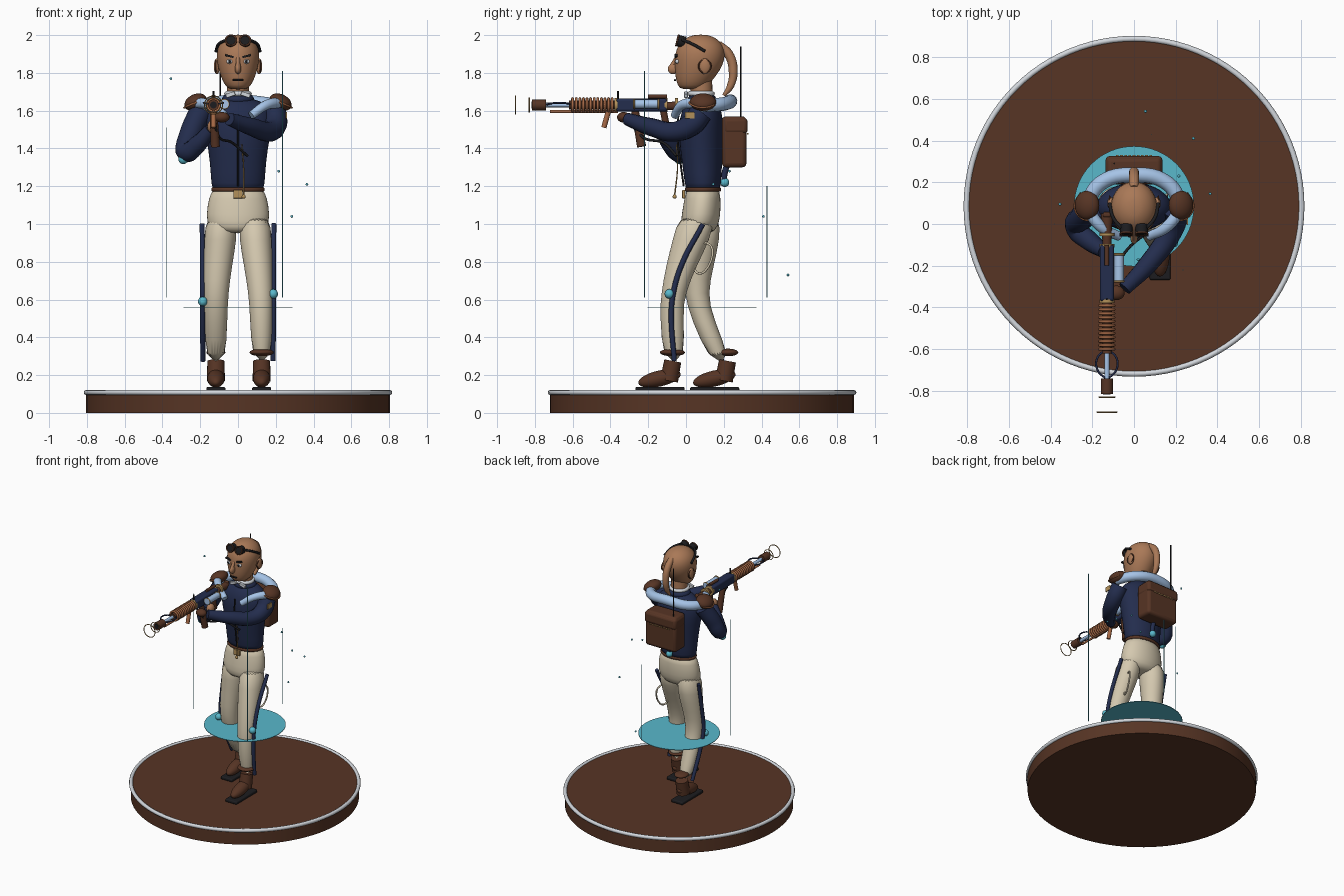
import bpy, bmesh, math
from mathutils import Vector

if "Cube" in bpy.data.objects:
    bpy.data.objects.remove(bpy.data.objects["Cube"])


def paint(name, r, g, b):
    m = bpy.data.materials.new(name)
    m.use_nodes = True
    m.diffuse_color = (r, g, b, 1)
    m.node_tree.nodes["Principled BSDF"].inputs["Base Color"].default_value = (r, g, b, 1)
    return m


NAVY = paint("navy cloth", .017, .026, .075)
BROWN = paint("brown leather", .095, .035, .018)
CREAM = paint("cream cloth", .66, .58, .43)
SKIN = paint("tan skin", .4, .19, .095)
PALE = paint("pale blue", .38, .55, .8)
CYAN = paint("cyan glow", .1, .48, .6)
BLACK = paint("black", .012, .012, .014)
COPPER = paint("copper", .38, .14, .06)
BRASS = paint("brass", .45, .28, .1)
SILVER = paint("silver white", .65, .68, .72)


def finish(name, mat, angle=40):
    o = bpy.context.object
    o.name = name
    o.data.materials.clear()
    o.data.materials.append(mat)
    bpy.ops.object.shade_smooth_by_angle(angle=math.radians(angle))
    return o


def ball(name, loc, size, mat, rot=(0, 0, 0)):
    bpy.ops.mesh.primitive_uv_sphere_add(segments=24, ring_count=14, location=loc, rotation=rot)
    bpy.context.object.scale = size if isinstance(size, tuple) else (size,) * 3
    return finish(name, mat, 80)


def box(name, loc, size, mat, rot=(0, 0, 0), bevel=0.0):
    bpy.ops.mesh.primitive_cube_add(size=1, location=loc, rotation=rot)
    o = bpy.context.object
    o.scale = size
    bpy.ops.object.transform_apply(location=False, rotation=False)
    if bevel:
        b = o.modifiers.new("round", 'BEVEL')
        b.width, b.segments = bevel, 3
    return finish(name, mat)


def rod(name, a, b, r, mat, r2=None, sides=20):
    a, b = Vector(a), Vector(b)
    bpy.ops.mesh.primitive_cone_add(vertices=sides, radius1=r, radius2=r if r2 is None else r2,
                                    depth=(b - a).length, location=(a + b) / 2)
    bpy.context.object.rotation_euler = (b - a).to_track_quat('Z', 'Y').to_euler()
    return finish(name, mat)


def ring(name, loc, major, minor, mat, rot=(0, 0, 0), seg=32):
    bpy.ops.mesh.primitive_torus_add(major_radius=major, minor_radius=minor, major_segments=seg,
                                     minor_segments=8, location=loc, rotation=rot)
    return finish(name, mat, 80)


def tube(name, points, mat, closed=False):
    """Smooth round tube through (x, y, z, radius) points."""
    c = bpy.data.curves.new(name, 'CURVE')
    c.dimensions, c.bevel_depth, c.bevel_resolution = '3D', 1, 4
    c.resolution_u, c.use_fill_caps = 6, True
    s = c.splines.new('BEZIER')
    s.bezier_points.add(len(points) - 1)
    for p, q in zip(s.bezier_points, points):
        p.co, p.radius = q[:3], q[3]
        p.handle_left_type = p.handle_right_type = 'AUTO'
    s.use_cyclic_u = closed
    o = bpy.data.objects.new(name, c)
    bpy.context.collection.objects.link(o)
    bpy.ops.object.select_all(action='DESELECT')
    o.select_set(True)
    bpy.context.view_layer.objects.active = o
    bpy.ops.object.convert(target='MESH')
    return finish(name, mat, 60)


def loft(name, rings, mat, n=20):
    """Stack of level ovals (x, y, z, half width, half depth), smoothed."""
    bm = bmesh.new()
    rows = []
    for x, y, z, rx, ry in rings:
        rows.append([bm.verts.new((x + rx * math.cos(t), y + ry * math.sin(t), z))
                     for t in (2 * math.pi * i / n for i in range(n))])
    for lo, hi in zip(rows, rows[1:]):
        for i in range(n):
            bm.faces.new((lo[i], lo[(i + 1) % n], hi[(i + 1) % n], hi[i]))
    bm.faces.new(rows[0])
    bm.faces.new(rows[-1])
    bmesh.ops.recalc_face_normals(bm, faces=bm.faces)
    me = bpy.data.meshes.new(name)
    bm.to_mesh(me)
    bm.free()
    o = bpy.data.objects.new(name, me)
    bpy.context.collection.objects.link(o)
    bpy.ops.object.select_all(action='DESELECT')
    o.select_set(True)
    bpy.context.view_layer.objects.active = o
    o.modifiers.new("soft", 'SUBSURF').levels = 1
    return finish(name, mat, 70)


# display base and glow disc
CY = .085
rod("base", (0, CY, 0), (0, CY, .112), .805, BROWN, sides=96)
ring("base_rim", (0, CY, .108), .803, .014, SILVER, seg=96)
rod("glow_disc", (0, CY, .557), (0, CY, .561), .288, CYAN, sides=64)

# hips, legs, side stripes, boots
loft("hips", [(0, .09, 1.2, .135, .088), (0, .088, 1.14, .155, .096), (0, .08, 1.05, .172, .105),
              (0, .07, .98, .16, .1), (0, .065, .95, .11, .07)][::-1], CREAM)
LEGS = {
    "left": (1, -.14, [(.088, .06, 1.05, .084, .1), (.092, .03, .92, .087, .1), (.107, -.025, .78, .076, .082),
                       (.12, -.068, .63, .065, .064), (.123, -.078, .53, .061, .062), (.127, -.062, .26, .054, .06)]),
    "right": (-1, .15, [(-.088, .085, 1.05, .084, .1), (-.092, .085, .92, .087, .095), (-.107, .07, .78, .076, .078),
                        (-.117, .052, .63, .066, .062), (-.117, .085, .5, .061, .06), (-.117, .19, .26, .054, .058)])}
for side, (s, fy, rows) in LEGS.items():
    loft(side + "_trouser_leg", rows[::-1], CREAM)
    x = .125 * s if s > 0 else -.117
    stripe = [(s * .19, rows[0][1] + .03, 1.0, .013)]
    stripe += [(s * .187, r[1], r[2], .014) for r in rows[2:5]] + [(s * .186, rows[5][1], .275, .013)]
    tube(side + "_leg_stripe", stripe, NAVY)
    ball(side + "_knee_light", (s * .187, rows[3][1] - .02, .63 if s > 0 else .59), .025, CYAN)
    ball(side + "_boot_foot", (x, fy, .182), (.046, .115, .042), BROWN, (.22, 0, 0))
    rod(side + "_boot_ankle", (x, fy + .05, .17), (x, fy + .07, .275), .048, BROWN, .045)
    box(side + "_sole", (x, fy + .002, .125), (.1, .26, .024), BLACK, bevel=.008)
ball("left_ankle_strap", (.125, -.072, .32), (.064, .066, .02), BROWN)
ball("right_ankle_strap", (-.117, .222, .32), (.05, .055, .02), BROWN)
tube("pocket_flap", [(.13, .05, .75, .006), (.15, .1, .75, .006), (.14, .11, .9, .006)], CREAM, True)

# torso, belt, jacket details
loft("jacket", [(0, .09, 1.175, .137, .09), (0, .09, 1.2, .142, .096), (0, .085, 1.33, .15, .108),
                (0, .08, 1.46, .17, .12), (0, .08, 1.56, .19, .118), (0, .085, 1.63, .16, .095),
                (0, .09, 1.67, .08, .06)], NAVY)
loft("belt", [(0, .09, z, .143, .097) for z in (1.17, 1.175, 1.19, 1.195)], BROWN)
box("buckle", (0, -.012, 1.158), (.05, .016, .045), BRASS, bevel=.004)
tube("zip", [(0, -.012, 1.2, .005), (0, -.03, 1.33, .005), (0, -.045, 1.46, .005), (0, -.04, 1.58, .005)], BLACK)
tube("pendant_chain", [(.02, -.05, 1.42, .003), (.03, -.045, 1.3, .003), (.03, -.06, 1.15, .004)], BRASS)
ball("pendant", (.03, -.06, 1.145), .011, BRASS)
ball("neck_base", (0, .085, 1.66), (.085, .075, .04), NAVY)
rod("neck", (0, .085, 1.64), (0, .08, 1.76), .058, SKIN)
ring("collar", (0, .08, 1.69), .06, .013, SILVER)
for s in (-1, 1):
    box("collar_tip", (s * .04, .0, 1.685), (.05, .02, .022), SILVER, (0, s * .3, 0), .004)

# shoulder tube and pads
tube("shoulder_tube", [(-.235, .08, 1.625, .034), (-.16, .195, 1.635, .036), (0, .235, 1.65, .037),
                       (.16, .195, 1.635, .036), (.235, .08, 1.625, .034)], PALE)
for s in (-1, 1):
    tube("front_strap", [(s * .22, .06, 1.64, .03), (s * .15, -.02, 1.63, .026), (s * .07, -.06, 1.575, .022)], PALE)
    ball("shoulder_pad", (s * .225, .09, 1.645), (.062, .07, .042), BROWN, (0, s * .45, 0))
    tube("pad_band", [(s * .19, .015, 1.655, .005), (s * .255, .03, 1.63, .005), (s * .285, .09, 1.615, .005),
                      (s * .255, .15, 1.63, .005)], COPPER)

# arms and hands
tube("right_arm", [(-.2, .08, 1.59, .062), (-.25, .03, 1.48, .06), (-.275, -.02, 1.38, .052),
                   (-.215, -.08, 1.42, .048), (-.145, -.13, 1.5, .034)], NAVY)
ball("right_elbow_light", (-.29, -.035, 1.343), .026, CYAN)
tube("left_arm", [(.195, .08, 1.59, .062), (.2, .035, 1.53, .06), (.17, -.05, 1.49, .054),
                  (.07, -.19, 1.515, .047), (-.045, -.31, 1.555, .034)], NAVY)
ball("right_hand", (-.135, -.145, 1.515), (.028, .035, .035), SKIN)
ball("left_hand", (-.085, -.33, 1.565), (.04, .035, .028), BROWN)
box("arm_badge", (.256, .02, 1.575), (.008, .05, .035), BRASS)

# head
loft("head", [(0, .03, 1.712, .045, .055), (0, .035, 1.73, .068, .08), (0, .05, 1.78, .093, .108),
              (0, .068, 1.84, .11, .13), (0, .075, 1.9, .117, .136), (0, .078, 1.95, .104, .12),
              (0, .078, 1.985, .07, .083), (0, .078, 2.003, .028, .034)], SKIN)
ball("nose", (0, -.067, 1.822), (.017, .03, .028), SKIN, (.5, 0, 0))
tube("nose_bridge", [(0, -.05, 1.88, .01), (0, -.078, 1.83, .013)], SKIN)
box("mouth", (0, -.058, 1.762), (.056, .012, .009), BLACK, bevel=.003)
for s in (-1, 1):
    ball("ear", (s * .112, .1, 1.835), (.016, .03, .042), SKIN)
    ring("ear_cuff", (s * .117, .1, 1.835), .033, .004, BROWN, (0, math.pi / 2, 0))
    ball("eye", (s * .044, -.046, 1.86), (.018, .012, .012), SILVER)
    ball("pupil", (s * .044, -.055, 1.86), (.008, .006, .009), BLACK)
    box("eyebrow", (s * .046, -.053, 1.889), (.046, .014, .01), BLACK, (0, s * -.25, 0))
    rod("goggle_lens", (s * .036, -.005, 1.962), (s * .037, -.047, 1.972), .03, BLACK)
    ring("goggle_frame", (s * .037, -.046, 1.972), .028, .005, BROWN, (math.pi / 2 - .24, 0, 0))
    tube("goggle_strap", [(s * .06, -.02, 1.975, .008), (s * .1, .03, 1.955, .008), (s * .117, .1, 1.915, .008)], BLACK)
tube("ponytail", [(0, .17, 1.95, .022), (0, .225, 1.9, .025), (0, .25, 1.81, .024),
                  (0, .235, 1.73, .019), (0, .2, 1.68, .009)], SKIN)

# backpack
box("backpack", (0, .255, 1.435), (.265, .13, .27), BROWN, bevel=.022)
box("backpack_flap", (0, .262, 1.52), (.272, .128, .085), BROWN, bevel=.02)
for i in range(9):
    box("stitch", (-.08 + .02 * i, .327, 1.478), (.013, .006, .007), BRASS)
rod("antenna", (-.095, .29, 1.55), (-.095, .29, 1.94), .004, BLACK, sides=8)
tube("pack_hose", [(0, .22, 1.32, .016), (.0, .205, 1.27, .016), (0, .2, 1.2, .013)], NAVY)
ball("pack_light", (0, .205, 1.22), .024, CYAN)

# long gun pointing forward
GX, GZ = -.13, 1.63


def bar(name, y0, y1, r, mat, dx=0.0, dz=0.0, r2=None):
    return rod(name, (GX + dx, y0, GZ + dz), (GX + dx, y1, GZ + dz), r, mat, r2)


FACE = (math.pi / 2, 0, 0)
box("gun_body", (GX, -.235, GZ), (.068, .27, .068), NAVY, bevel=.012)
bar("gun_tank", -.28, -.14, .023, PALE, .058, .005)
for y in (-.275, -.145):
    ring("tank_band", (GX + .058, y, GZ + .005), .023, .005, BRASS, FACE)
bar("gun_stock", -.1, .05, .021, BROWN, 0, -.005, .028)
box("stock_butt", (GX, .045, GZ - .015), (.036, .025, .085), BROWN, bevel=.008)
for y in (-.05, -.105, -.37):
    bar("gun_collar", y - .008, y + .008, .036, BRASS)
bar("coil_core", -.62, -.37, .024, BROWN)
for i in range(12):
    ring("coil", (GX, -.6 + .019 * i, GZ), .034, .0075, COPPER, FACE, 20)
bar("barrel", -.75, -.6, .012, PALE)
bar("lower_rail", -.72, -.36, .008, COPPER, 0, -.035)
bar("muzzle", -.815, -.74, .029, BROWN)
bar("muzzle_mouth", -.818, -.81, .018, BLACK)
ring("near_halo", (GX, -.83, GZ), .038, .003, BRASS, FACE)
ring("far_halo", (GX, -.902, GZ), .048, .003, BRASS, FACE)
for s in (-1, 1):
    tube("barrel_loop", [(GX, -.6, GZ, .005), (GX + s * .045, -.64, GZ + .01, .005),
                         (GX + s * .045, -.7, GZ + .01, .005), (GX, -.745, GZ, .005)], NAVY)
bar("sight", -.2, -.1, .011, BROWN, 0, .045)
rod("sight_post", (GX, -.36, GZ + .03), (GX, -.36, GZ + .075), .005, BLACK)
rod("fore_grip", (GX, -.41, 1.6), (GX, -.435, 1.51), .014, COPPER)
rod("magazine", (GX, -.27, 1.6), (GX + .01, -.235, 1.41), .02, BROWN, .024)
rod("trigger_grip", (GX, -.12, 1.6), (GX, -.1, 1.5), .018, BROWN)
tube("power_cable", [(GX, -.32, 1.58, .007), (GX + .03, -.23, 1.46, .007), (-.03, -.12, 1.43, .007),
                     (.05, -.05, 1.36, .007)], BLACK)

# light beams and floating sparks
for x, y, top in ((.235, -.22, 1.81), (-.38, 0, 1.51), (.085, .43, 1.2)):
    rod("light_beam", (x, y, .61), (x, y, top), .0025, CYAN, sides=6)
for p in ((-.355, .095, 1.77), (.215, .23, 1.28), (.365, .145, 1.21), (.285, .41, 1.04),
          (.055, .54, .73), (.02, -.17, 1.5)):
    ball("spark", p, .007, CYAN)
